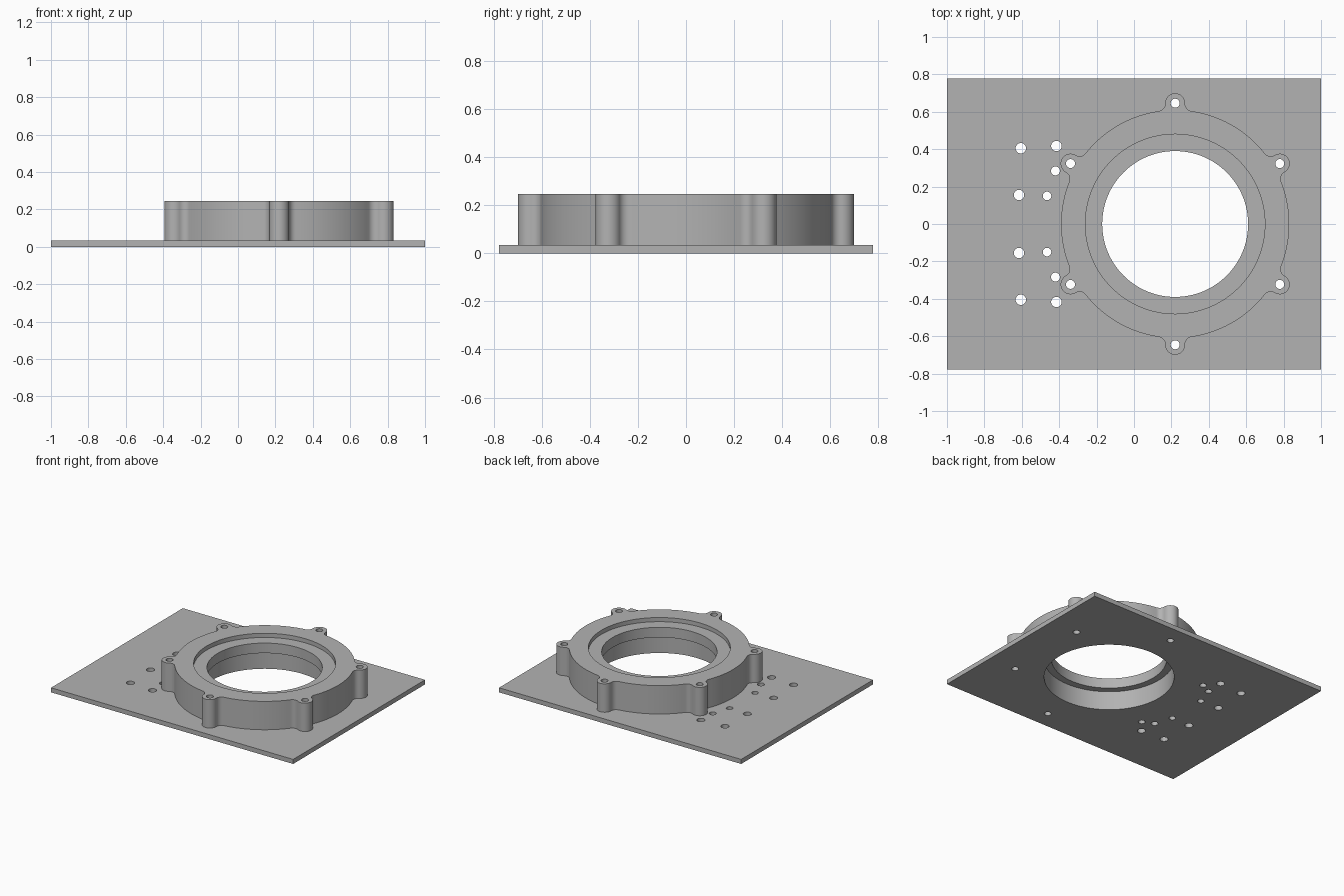
import bpy, bmesh
from math import sin, cos, pi, sqrt, atan2, radians
from mathutils import Vector

if "Cube" in bpy.data.objects:
    bpy.data.objects.remove(bpy.data.objects["Cube"])

# One grey for everything
grey = bpy.data.materials.new("light grey")
grey.use_nodes = True
colour = (0.45, 0.45, 0.45, 1)
grey.diffuse_color = colour
grey.node_tree.nodes["Principled BSDF"].inputs["Base Color"].default_value = colour

CENTRE = Vector((0.22, 0))
PLATE, TOP = 0.034, 0.246          # heights
RING, LUG, FILLET = 0.61, 0.053, 0.04
LUG_DIST = 0.646
LUG_ANGLES = [radians(30 + 60 * i) for i in range(6)]


def arc(c, r, a, b, n):
    return [Vector((c[0] + r * cos(a + (b - a) * i / n),
                    c[1] + r * sin(a + (b - a) * i / n))) for i in range(n + 1)]


def circle(c, r, n=32):
    return arc(c, r, 0, 2 * pi, n)[:-1]


def ring_outline():
    """Disc with six rounded lugs, blended in by concave fillets."""
    v = LUG + FILLET
    u = sqrt((RING + FILLET) ** 2 - v ** 2)
    t = atan2(v, u)
    pts = []
    for k, a in enumerate(LUG_ANGLES):
        lug = arc((u, -v), FILLET, pi - t, pi / 2, 8)
        lug = [p for p in lug]
        lug[-1] = Vector((u, -LUG))
        # fillet runs from the disc tangent point round to the lug side
        side = [Vector((u, -v)) + FILLET * Vector((cos(w), sin(w)))
                for w in [pi - t + (pi / 2 - pi + t) * i / 8 for i in range(9)]]
        cap = arc((LUG_DIST, 0), LUG, -pi / 2, pi / 2, 20)
        back = [Vector((p.x, -p.y)) for p in reversed(side)]
        rim = arc((0, 0), RING, t, pi / 3 - t, 24)[1:-1]
        for p in side + cap + back + rim:
            pts.append(CENTRE + Vector((p.x * cos(a) - p.y * sin(a),
                                        p.x * sin(a) + p.y * cos(a))))
    return pts


class Solid:
    """Collects walls and flat caps with holes into one closed mesh."""

    def __init__(self):
        self.bm = bmesh.new()

    def loop(self, pts, z):
        return [self.bm.verts.new((p.x, p.y, z)) for p in pts]

    def wall(self, lower, z0, upper, z1):
        a, b = self.loop(lower, z0), self.loop(upper, z1)
        for i in range(len(a)):
            self.bm.faces.new((a[i - 1], a[i], b[i], b[i - 1]))

    def cap(self, loops, z):
        edges = []
        for pts in loops:
            vs = self.loop(pts, z)
            edges += [self.bm.edges.new((vs[i - 1], vs[i])) for i in range(len(vs))]
        bmesh.ops.triangle_fill(self.bm, edges=edges, use_beauty=True,
                                normal=(0, 0, 1))

    def finish(self, name):
        bmesh.ops.remove_doubles(self.bm, verts=self.bm.verts, dist=0.0001)
        bmesh.ops.recalc_face_normals(self.bm, faces=self.bm.faces)
        mesh = bpy.data.meshes.new(name)
        self.bm.to_mesh(mesh)
        self.bm.free()
        mesh.materials.append(grey)
        obj = bpy.data.objects.new(name, mesh)
        bpy.context.collection.objects.link(obj)
        bpy.ops.object.select_all(action="DESELECT")
        obj.select_set(True)
        bpy.context.view_layer.objects.active = obj
        bpy.ops.object.shade_smooth_by_angle(angle=radians(30))


lug_holes = [circle(CENTRE + LUG_DIST * Vector((cos(a), sin(a))), 0.024, 24)
             for a in LUG_ANGLES]
bore = lambda r: circle(CENTRE, r, 128)

# Base plate with bore, lug holes and a mirrored group of mounting holes
mounts = []
for x, y, r in [(-0.605, 0.405, 0.028), (-0.615, 0.155, 0.028), (-0.415, 0.417, 0.028),
                (-0.42, 0.284, 0.024), (-0.465, 0.15, 0.023)]:
    mounts += [circle((x, s * y), r, 24) for s in (1, -1)]
corners = [Vector((sx, sy * 0.7775)) for sx, sy in ((-1, -1), (1, -1), (1, 1), (-1, 1))]
plate = Solid()
plate_loops = [corners, bore(0.44)] + lug_holes + mounts
for pts in plate_loops:
    plate.wall(pts, 0, pts, PLATE)
for z in (0, PLATE):
    plate.cap(plate_loops, z)
plate.finish("base_plate")

# Lugged ring with a stepped bore and a shallow seat on top
ring = Solid()
outline = ring_outline()
for pts in [outline] + lug_holes:
    ring.wall(pts, PLATE, pts, TOP)
steps = [(0.44, PLATE), (0.44, 0.14), (0.39, 0.14), (0.39, 0.215), (0.48, 0.215), (0.48, TOP)]
for (r0, z0), (r1, z1) in zip(steps, steps[1:]):
    ring.wall(bore(r0), z0, bore(r1), z1)
ring.cap([outline, bore(0.44)] + lug_holes, PLATE)
ring.cap([outline, bore(0.48)] + lug_holes, TOP)
ring.finish("lugged_ring")
